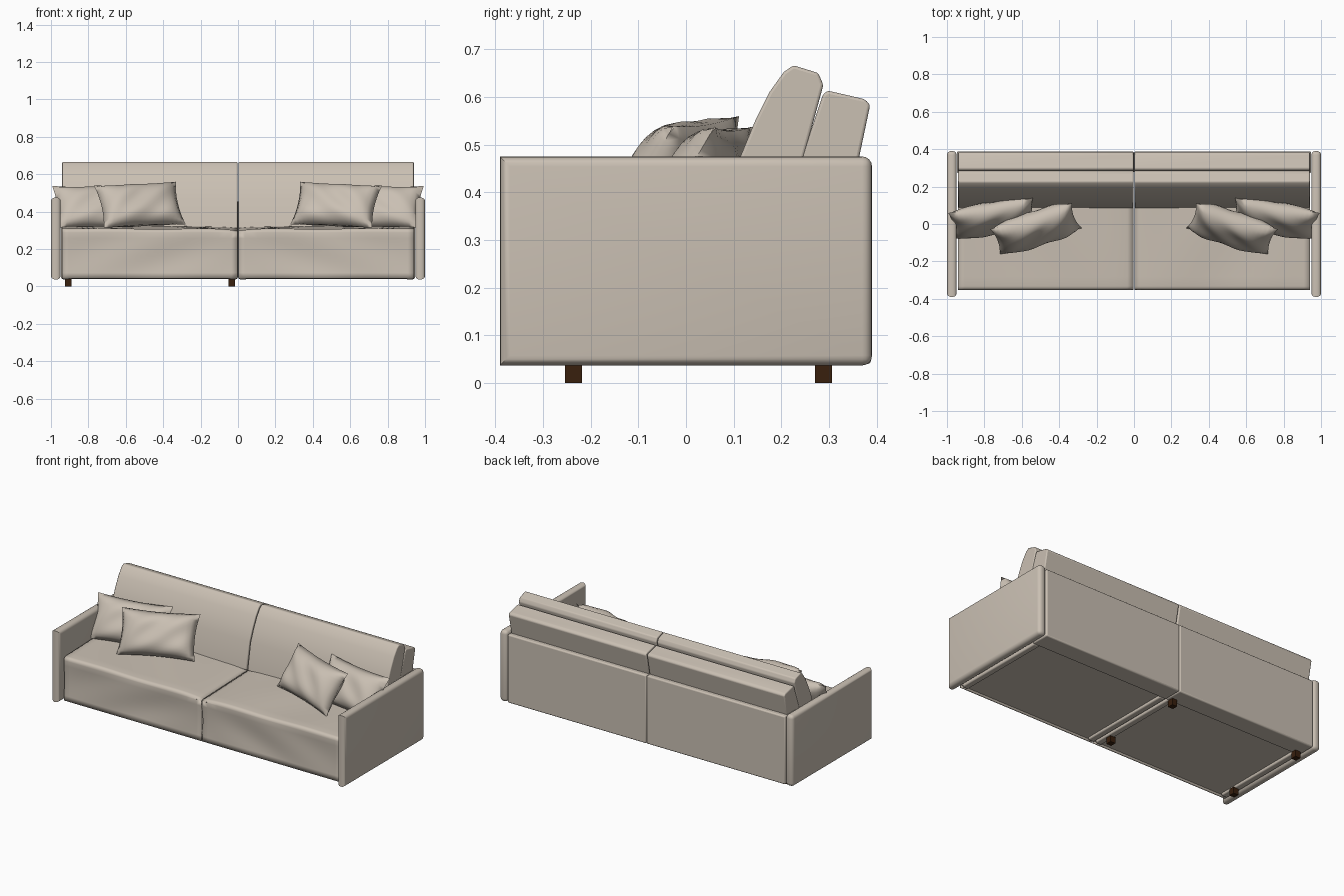
import bpy, bmesh, math
from mathutils import Matrix, Vector

cube = bpy.data.objects.get("Cube")
if cube:
    bpy.data.objects.remove(cube, do_unlink=True)


def material(name, rgb):
    m = bpy.data.materials.new(name)
    m.use_nodes = True
    m.diffuse_color = (*rgb, 1)
    bsdf = m.node_tree.nodes["Principled BSDF"]
    bsdf.inputs["Base Color"].default_value = (*rgb, 1)
    bsdf.inputs["Roughness"].default_value = 0.8
    return m


fabric = material("beige fabric", (0.59, 0.525, 0.45))
wood = material("dark wood", (0.04, 0.014, 0.004))


def finish(name, bm, mat, bevel=0, angle=40):
    bmesh.ops.recalc_face_normals(bm, faces=bm.faces)
    mesh = bpy.data.meshes.new(name)
    bm.to_mesh(mesh)
    bm.free()
    ob = bpy.data.objects.new(name, mesh)
    bpy.context.collection.objects.link(ob)
    mesh.materials.append(mat)
    if bevel:
        mod = ob.modifiers.new("soft edges", "BEVEL")
        mod.width, mod.segments = bevel, 3
        mod.limit_method, mod.angle_limit = "ANGLE", math.radians(30)
    bpy.ops.object.select_all(action="DESELECT")
    ob.select_set(True)
    bpy.context.view_layer.objects.active = ob
    bpy.ops.object.shade_smooth_by_angle(angle=math.radians(angle))
    return ob


def cuboid(low, high):
    low, high = Vector(low), Vector(high)
    bm = bmesh.new()
    bmesh.ops.create_cube(bm, size=1, matrix=Matrix.Translation((low + high) / 2)
                          @ Matrix.Diagonal((*(high - low), 1)))
    return bm


def box(name, low, high, mat=fabric, bevel=0):
    return finish(name, cuboid(low, high), mat, bevel)


def arm(name, low, high):
    """Rounded slab whose two front corners stay square in profile."""
    bm = cuboid(low, high)
    rounded = [e for e in bm.edges
               if not (all(v.co.y < 0 for v in e.verts)
                       and abs(e.verts[0].co.x - e.verts[1].co.x) > 0.01)]
    bmesh.ops.bevel(bm, geom=rounded, offset=0.021, segments=4, profile=0.5,
                    affect="EDGES", clamp_overlap=True)
    return finish(name, bm, fabric)


def extrude_profile(name, profile, x0, x1, bevel):
    """Sweep a closed (y, z) outline along x."""
    bm = bmesh.new()
    face = bm.faces.new([bm.verts.new((x0, y, z)) for y, z in profile])
    moved = bmesh.ops.extrude_face_region(bm, geom=[face])["geom"]
    bmesh.ops.translate(bm, vec=(x1 - x0, 0, 0),
                        verts=[v for v in moved if isinstance(v, bmesh.types.BMVert)])
    return finish(name, bm, fabric, bevel)


def grid_surface(bm, nu, nv, func):
    rows = [[bm.verts.new(func(i / nu, j / nv)) for j in range(nv + 1)] for i in range(nu + 1)]
    for i in range(nu):
        for j in range(nv):
            bm.faces.new((rows[i][j], rows[i + 1][j], rows[i + 1][j + 1], rows[i][j + 1]))


def seat_cover(name, side):
    """Loose cover: over the seat, round the front edge, down to the hem."""
    top, front, back, hem, r = 0.306, -0.35, 0.27, 0.042, 0.018
    path = [(back + (front + r - back) * k / 12, top + 0.018 * (1 - k / 12))
            for k in range(12)]
    path += [(front + r - r * math.sin(a), top - r + r * math.cos(a))
             for a in (math.pi / 2 * k / 4 for k in range(5))]
    path += [(front, top - r + (hem - top + r) * k / 8) for k in range(1, 9)]
    last = len(path) - 1

    def point(u, v):
        y, z = path[round(v * last)]
        x = 0.003 + 0.937 * u
        # soft diagonal folds fanning out from the middle seam
        fold = math.sin(9 * u + 14 * z - 8 * y) * math.sin(math.pi * u)
        if z > top - r:
            z += 0.003 * fold - 0.012 * math.exp(-u * 14)
        else:
            y += 0.006 * (fold + 1) * math.sin(math.pi * (z - hem) / (top - r - hem))
        return side * x, y, z

    bm = bmesh.new()
    grid_surface(bm, 28, last, point)
    ob = finish(name, bm, fabric, angle=60)
    mod = ob.modifiers.new("cloth thickness", "SOLIDIFY")
    mod.thickness = 0.006
    mod.offset = 0
    return ob


def pillow(name, side, centre, yaw, lean, roll, size):
    """Two bulged sheets meeting at a pinched rim with pointed corners."""
    w, h, t = size
    bm = bmesh.new()
    for face in (-1, 1):
        def point(u, v):
            a, b = 2 * u - 1, 2 * v - 1
            bulge = ((1 - a ** 4) * (1 - b ** 4)) ** 0.7
            crease = 1 + 0.08 * math.sin(7 * a + 5 * b * face)
            return (a * w / 2 * (1 - 0.07 * (1 - b * b)),
                    face * t / 2 * bulge * crease,
                    b * h / 2 * (1 - 0.08 * (1 - a * a)))
        grid_surface(bm, 18, 14, point)
    bmesh.ops.remove_doubles(bm, verts=bm.verts, dist=0.0005)
    place = (Matrix.Translation(centre) @ Matrix.Rotation(math.radians(yaw), 4, "Z")
             @ Matrix.Rotation(math.radians(-lean), 4, "X")
             @ Matrix.Rotation(math.radians(roll), 4, "Y"))
    bmesh.ops.transform(bm, matrix=Matrix.Diagonal((-side, 1, 1, 1)) @ place, verts=bm.verts)
    return finish(name, bm, fabric, angle=80)


# outlines of the leaning back cushion and the bolster behind it
cushion = [(0.085, 0.31), (0.114, 0.475), (0.145, 0.55), (0.175, 0.61), (0.205, 0.652),
           (0.225, 0.666), (0.277, 0.65), (0.288, 0.625), (0.243, 0.46), (0.20, 0.31)]
bolster = [(0.235, 0.45), (0.287, 0.605), (0.297, 0.613), (0.375, 0.595),
           (0.386, 0.583), (0.358, 0.45)]

# everything that exists on both sides
for side, label in ((1, "left"), (-1, "right")):
    def span(a, b):
        return sorted((side * a, side * b))

    x0, x1 = span(0.948, 1.0)
    arm(f"{label}_arm", (x0, -0.39, 0.037), (x1, 0.39, 0.475))
    x0, x1 = span(0.001, 0.946)
    box(f"{label}_back_panel", (x0, 0.27, 0.04), (x1, 0.388, 0.46), bevel=0.008)
    x0, x1 = span(0.003, 0.94)
    extrude_profile(f"{label}_back_bolster", bolster, x0, x1, 0.006)
    extrude_profile(f"{label}_back_cushion", cushion, x0, x1, 0.006)
    seat_cover(f"{label}_seat_cover", side)
    # shallow recessed underside framed by rails
    box(f"{label}_seat_base", (x0, -0.342, 0.052), (x1, 0.272, 0.07))
    for rail, x in (("inner", 0.026), ("outer", 0.92)):
        x0, x1 = span(x - 0.02, x + 0.02)
        box(f"{label}_{rail}_rail", (x0, -0.335, 0.037), (x1, 0.275, 0.06), bevel=0.008)
    pillow(f"{label}_front_pillow", side, (-0.525, -0.025, 0.435),
           16, 32, -3, (0.46, 0.27, 0.14))
    pillow(f"{label}_rear_pillow", side, (-0.755, 0.03, 0.425),
           10, 32, 0, (0.46, 0.265, 0.12))

# wooden feet under the right half
for place, x in (("outer", -0.908), ("middle", -0.033)):
    for row, y in (("front", -0.236), ("rear", 0.288)):
        box(f"{row}_{place}_foot", (x - 0.017, y - 0.018, 0),
            (x + 0.017, y + 0.018, 0.04), wood)
